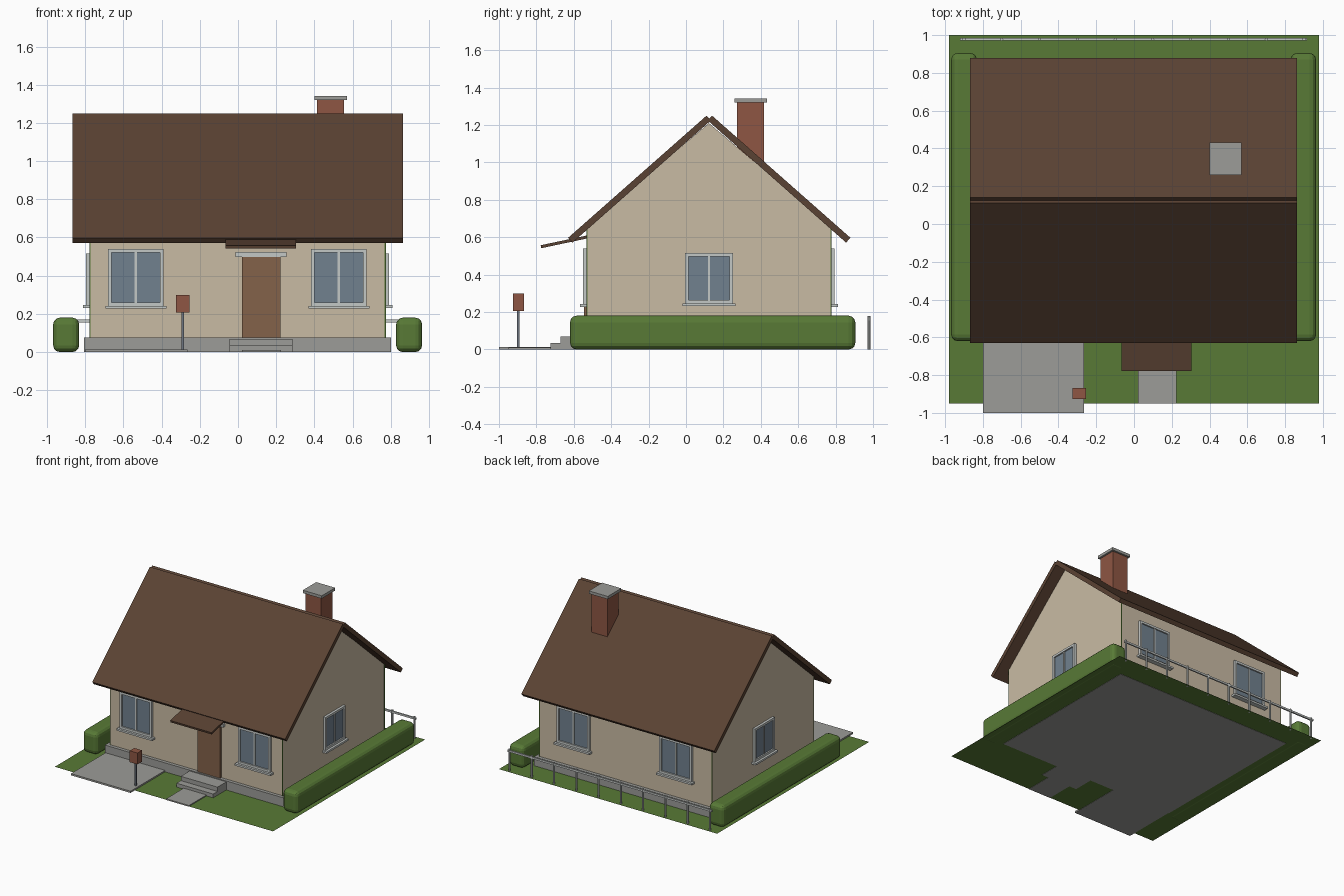
import bpy, bmesh, math
from mathutils import Matrix, Vector

if "Cube" in bpy.data.objects:
    bpy.data.objects.remove(bpy.data.objects["Cube"])


def material(name, hexcode):
    def lin(c):
        c /= 255
        return c / 12.92 if c <= 0.04045 else ((c + 0.055) / 1.055) ** 2.4
    m = bpy.data.materials.new(name)
    rgb = [lin(int(hexcode[i:i + 2], 16)) for i in (0, 2, 4)]
    m.diffuse_color = (*rgb, 1)
    m.use_nodes = True
    m.node_tree.nodes["Principled BSDF"].inputs["Base Color"].default_value = m.diffuse_color
    return m


WALL = material("beige_plaster", "C9BBA4")
ROOF = material("dark_brown_roof", "5A4233")
DOOR = material("brown_wood", "83624A")
BRICK = material("red_brick", "8E5643")
GRASS = material("green", "587A36")
STONE = material("grey_concrete", "9C9C98")
TRIM = material("light_grey_trim", "C4C8C6")
GLASS = material("blue_grey_glass", "71818F")
METAL = material("grey_metal", "6C747E")


def finish(name, bm, mat):
    bmesh.ops.recalc_face_normals(bm, faces=bm.faces)
    me = bpy.data.meshes.new(name)
    bm.to_mesh(me)
    bm.free()
    me.materials.append(mat)
    ob = bpy.data.objects.new(name, me)
    bpy.context.collection.objects.link(ob)
    return ob


def add_box(bm, x, y, z):
    """Box from three (min, max) ranges."""
    mid = Vector([(a + b) / 2 for a, b in (x, y, z)])
    size = [b - a for a, b in (x, y, z)]
    bmesh.ops.create_cube(bm, size=1, matrix=Matrix.Translation(mid) @ Matrix.Diagonal((*size, 1)))


def box(name, mat, *ranges):
    bm = bmesh.new()
    add_box(bm, *ranges)
    return finish(name, bm, mat)


def extrude_x(name, mat, profile, x0, x1):
    """Extrude a (y, z) outline along x."""
    bm = bmesh.new()
    f = bm.faces.new([bm.verts.new((x0, y, z)) for y, z in profile])
    r = bmesh.ops.extrude_face_region(bm, geom=[f])
    verts = [v for v in r["geom"] if isinstance(v, bmesh.types.BMVert)]
    bmesh.ops.translate(bm, verts=verts, vec=(x1 - x0, 0, 0))
    return finish(name, bm, mat)


X0, X1, Y0, Y1 = -0.775, 0.771, -0.53, 0.775   # wall faces
MID = (Y0 + Y1) / 2

# Garden: lawn, driveway, path, steps
bm = bmesh.new()
bmesh.ops.create_grid(bm, x_segments=1, y_segments=1, size=0.5,
                      matrix=Matrix.Translation((0, 0.025, 0.002)) @ Matrix.Diagonal((1.96, 1.95, 1, 1)))
finish("lawn", bm, GRASS)
box("driveway", STONE, (-0.8, -0.265), (-1.0, -0.55), (0, 0.014))
box("path", STONE, (0.02, 0.225), (-0.95, -0.7), (0, 0.01))
box("lower_step", STONE, (-0.045, 0.285), (-0.725, -0.55), (0, 0.033))
box("upper_step", STONE, (-0.045, 0.285), (-0.67, -0.55), (0.033, 0.068))

# House body
box("foundation", STONE, (-0.806, 0.802), (-0.557, 0.802), (0, 0.075))
box("walls", WALL, (X0, X1), (Y0, Y1), (0.075, 0.655))
extrude_x("gable", WALL, [(Y0, 0.655), (Y1, 0.655), (MID, 1.21)], X0, X1)
for i, x in enumerate((X0, X1)):
    for j, y in enumerate((Y0, Y1)):
        box(f"corner_strip_{i}{j}", GRASS, (x - 0.003, x + 0.003), (y - 0.003, y + 0.003), (0.075, 0.645))

# Roof: two slabs meeting in a small notch at the ridge
slab = [(-0.63, 0.597), (0.11, 1.25), (0.133, 1.224), (-0.607, 0.571)]
extrude_x("front_roof", ROOF, slab, -0.868, 0.864)
extrude_x("back_roof", ROOF, [(2 * MID + 0.004 - y, z) for y, z in slab], -0.868, 0.864)

# Chimney
box("chimney", BRICK, (0.415, 0.555), (0.273, 0.417), (0.92, 1.319))
box("chimney_cap", STONE, (0.4, 0.57), (0.26, 0.432), (1.319, 1.342))

# Door, lintel and canopy
box("door", DOOR, (0.02, 0.222), (-0.545, Y0), (0.075, 0.5))
box("door_lintel", TRIM, (-0.013, 0.253), (-0.552, Y0), (0.498, 0.524))
extrude_x("door_canopy", ROOF, [(-0.777, 0.557), (-0.525, 0.61), (-0.525, 0.594), (-0.774, 0.541)], -0.065, 0.305)


def window(name, pos, turn, w, z0, z1):
    """Window on a wall; local -y points outwards, pos is the wall point."""
    h, t, zm = w / 2, 0.018, (z0 + z1) / 2
    frame, pane = bmesh.new(), bmesh.new()
    for s in (-1, 1):
        a, b = sorted((s * h, s * (h - t)))
        add_box(frame, (a, b), (-0.02, 0), (z0, z1))
        a, b = sorted((s * 0.006, s * (h - t)))
        add_box(pane, (a, b), (-0.009, 0), (z0 + t, z1 - t))
    for a in (z0, z1 - t):
        add_box(frame, (t - h, h - t), (-0.02, 0), (a, a + t))
    add_box(frame, (-0.006, 0.006), (-0.016, 0), (z0 + t, z1 - t))
    add_box(frame, (-h - 0.015, h + 0.015), (-0.038, 0), (z0 - 0.015, z0))
    m = Matrix.Translation(pos) @ Matrix.Rotation(math.radians(turn), 4, 'Z')
    for bm, part, mat in ((frame, "frame", TRIM), (pane, "glass", GLASS)):
        bm.transform(m)
        finish(f"{name}_window_{part}", bm, mat)


window("front_left", (-0.535, Y0, 0), 0, 0.29, 0.242, 0.54)
window("front_right", (0.528, Y0, 0), 0, 0.29, 0.242, 0.54)
window("back_left", (-0.46, Y1, 0), 180, 0.29, 0.242, 0.54)
window("back_right", (0.46, Y1, 0), 180, 0.29, 0.242, 0.54)
window("right_side", (X1, MID, 0), 90, 0.255, 0.246, 0.515)
window("left_side", (X0, MID, 0), -90, 0.255, 0.246, 0.515)

# Hedges with rounded edges
for side, x in (("left", (-0.968, -0.832)), ("right", (0.828, 0.964))):
    ob = box(side + "_hedge", GRASS, x, (-0.62, 0.905), (0, 0.18))
    mod = ob.modifiers.new("round", 'BEVEL')
    mod.width, mod.segments = 0.035, 3

# Back fence
bm = bmesh.new()
for i in range(10):
    bmesh.ops.create_cone(bm, cap_ends=True, segments=8, radius1=0.008, radius2=0.008, depth=0.178,
                          matrix=Matrix.Translation((-0.9 + 0.2 * i, 0.978, 0.089)))
add_box(bm, (-0.92, 0.915), (0.972, 0.984), (0.155, 0.17))
finish("fence", bm, TRIM)

# Letter box on a post
box("letter_box_post", METAL, (-0.296, -0.284), (-0.903, -0.891), (0, 0.21))
box("letter_box", BRICK, (-0.325, -0.255), (-0.926, -0.867), (0.206, 0.298))
